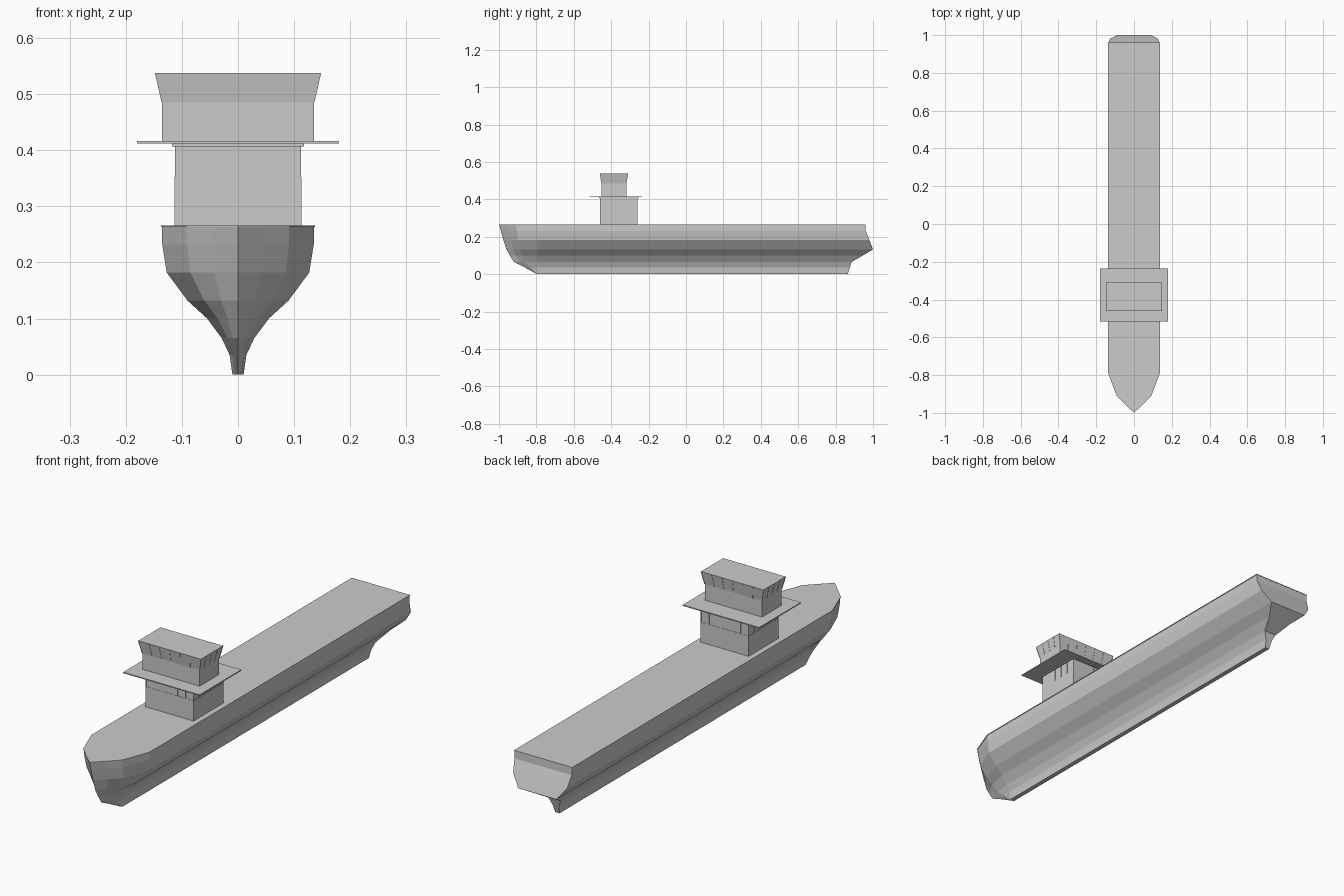
import bpy

if "Cube" in bpy.data.objects:
    bpy.data.objects.remove(bpy.data.objects["Cube"])


def make_object(name, verts, faces):
    mesh = bpy.data.meshes.new(name)
    mesh.from_pydata(verts, [], faces)
    mesh.validate()
    obj = bpy.data.objects.new(name, mesh)
    bpy.context.collection.objects.link(obj)
    return obj


def loft(name, rings):
    """Closed solid through equal-length rings stacked upwards."""
    n = len(rings[0])
    verts = [p for ring in rings for p in ring]
    faces = [(r * n + i, r * n + (i + 1) % n, (r + 1) * n + (i + 1) % n, (r + 1) * n + i)
             for r in range(len(rings) - 1) for i in range(n)]
    faces.append(tuple(reversed(range(n))))
    faces.append(tuple(range((len(rings) - 1) * n, len(rings) * n)))
    return make_object(name, verts, faces)


def waterline(w, z, bow, stern, shoulder=-0.79):
    """Hull outline at one height: straight sides and a faceted pointed bow."""
    side = [(w, stern, z)]
    for fx, fy in ((1, 0), (0.67, 0.57), (0.335, 0.79)):
        side.append((w * fx, shoulder + (bow - shoulder) * fy, z))
    port = [(-x, y, z) for x, y, z in side]
    return port + [(0, bow, z)] + side[::-1]


def rect(w, y0, y1, z):
    return [(-w, y0, z), (w, y0, z), (w, y1, z), (-w, y1, z)]


def mullions(name, low, high, n_front, n_side, t=0.0012):
    """Thin window posts on the walls between two rectangles."""
    verts, faces = [], []
    for k in range(4):
        count = n_front if k % 2 == 0 else n_side
        a, b, c, d = low[k], low[(k + 1) % 4], high[k], high[(k + 1) % 4]
        for i in range(count + 1):
            f = i / count
            base = len(verts)
            for p, q in ((a, b), (c, d)):
                x, y, z = (p[j] + (q[j] - p[j]) * f for j in range(3))
                verts.extend([(x - t, y - t, z), (x + t, y - t, z),
                              (x + t, y + t, z), (x - t, y + t, z)])
            for i0 in range(4):
                i1 = (i0 + 1) % 4
                faces.append((base + i0, base + i1, base + 4 + i1, base + 4 + i0))
    make_object(name, verts, faces)


# Hull: half width, height, bow y, stern y
sections = [
    (0.010, 0.000, -0.795, 0.865), (0.015, 0.035, -0.860, 0.876),
    (0.029, 0.065, -0.920, 0.885), (0.055, 0.100, -0.942, 0.945),
    (0.090, 0.132, -0.960, 1.000), (0.127, 0.182, -0.976, 0.981),
    (0.135, 0.232, -0.990, 0.961), (0.135, 0.263, -0.998, 0.960),
]
loft("hull", [waterline(*s) for s in sections])

# Deck plate with a slight lip
loft("deck", [waterline(0.137, z, -1.0, 0.961) for z in (0.263, 0.266)])

# Lower deckhouse with a window band
loft("deckhouse", [rect(0.113, -0.46, -0.26, 0.264), rect(0.113, -0.46, -0.26, 0.352)])
band_low, band_high = (rect(0.1115, -0.459, -0.261, z) for z in (0.352, 0.408))
loft("deckhouse_window_band", [band_low, band_high])
mullions("deckhouse_window_posts", band_low, band_high, 6, 5)
loft("deckhouse_roof", [rect(0.118, -0.465, -0.255, z) for z in (0.407, 0.412)])

# Bridge wing platform
loft("bridge_platform", [rect(0.18, -0.515, -0.235, z) for z in (0.412, 0.4165)])

# Wheelhouse with flared windows
sill, eave = rect(0.135, -0.451, -0.319, 0.485), rect(0.147, -0.460, -0.311, 0.538)
loft("wheelhouse", [rect(0.135, -0.451, -0.319, 0.416), sill, eave])
mullions("wheelhouse_window_posts", sill, eave, 6, 4)
